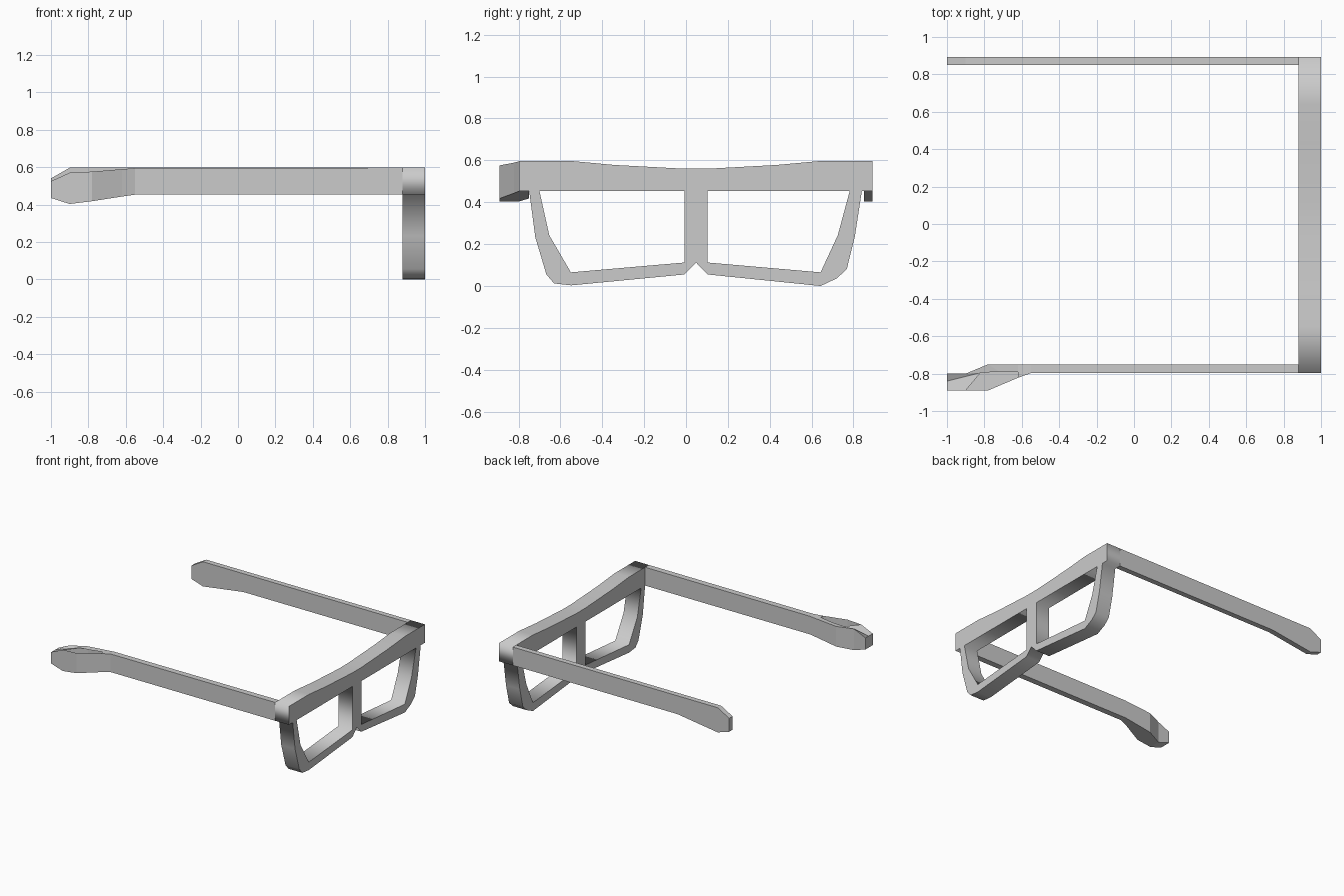
import bpy, bmesh
from math import pi

if "Cube" in bpy.data.objects:
    bpy.data.objects.remove(bpy.data.objects["Cube"])


def obj_from_bm(name, bm):
    bmesh.ops.recalc_face_normals(bm, faces=bm.faces)
    me = bpy.data.meshes.new(name)
    bm.to_mesh(me)
    bm.free()
    ob = bpy.data.objects.new(name, me)
    bpy.context.collection.objects.link(ob)
    return ob


def loft(name, rings, open_faces=()):
    """Bridge equal-sized rings; open_faces lists (span, side) to leave out."""
    bm = bmesh.new()
    vs = [[bm.verts.new(p) for p in r] for r in rings]
    n = len(rings[0])
    skip = []
    for i in range(len(vs) - 1):
        for k in range(n):
            j = (k + 1) % n
            f = bm.faces.new((vs[i][k], vs[i][j], vs[i + 1][j], vs[i + 1][k]))
            if (i, k) in open_faces:
                skip.append(f)
    bm.faces.new(vs[0])
    bm.faces.new(vs[-1][::-1])
    bmesh.ops.recalc_face_normals(bm, faces=bm.faces)
    if skip:
        bmesh.ops.delete(bm, geom=skip, context='FACES')
    return obj_from_bm(name, bm)


# Front frame: flat outline with two lens openings, extruded in x
outer = [(-.797, .453), (-.797, .597), (-.548, .597), (-.342, .578), (-.007, .56),
         (.103, .56), (.433, .578), (.643, .597), (.892, .597), (.892, .453),
         (.84, .453), (.806, .233), (.768, .08), (.72, .036), (.643, 0),
         (.103, .055), (.048, .112), (-.007, .055), (-.548, .003), (-.63, .012),
         (-.667, .055), (-.72, .233), (-.749, .453)]
lens_a = [(-.70, .453), (-.653, .242), (-.55, .065), (-.007, .112), (-.007, .453)]
lens_b = [(.782, .453), (.725, .242), (.643, .065), (.103, .112), (.103, .453)]
cu = bpy.data.curves.new("front_frame", 'CURVE')
cu.dimensions = '2D'
cu.fill_mode = 'BOTH'
cu.extrude = .06
for pts in (outer, lens_a, lens_b):
    sp = cu.splines.new('POLY')
    sp.points.add(len(pts) - 1)
    for p, (y, z) in zip(sp.points, pts):
        p.co = (y, z, 0, 1)
    sp.use_cyclic_u = True
frame = bpy.data.objects.new("front_frame", cu)
frame.rotation_euler = (pi / 2, 0, pi / 2)
frame.location.x = .94
bpy.context.collection.objects.link(frame)

# Straight temple arm with a widened, chamfered tip
side = [(.88, .453), (-.55, .453), (-.9, .403), (-1, .435), (-1, .54), (-.9, .597), (.88, .597)]
loft("straight_temple", [[(x, y, z) for x, z in side] for y in (.85, .892)])

# Second temple arm, with its tip bent outward and a pocket open at the top
# x, outer y, inner y, bottom z, top z, pocket edge x and y
sections = [(.88, -.797, -.75, .453, .597, .88, -.79),
            (-.55, -.797, -.75, .453, .595, -.55, -.79),
            (-.62, -.822, -.75, .443, .589, -.62, -.79),
            (-.78, -.89, -.75, .418, .576, -.72, -.79),
            (-.9, -.89, -.80, .403, .57, -.82, -.795),
            (-1, -.89, -.80, .435, .525, -1, -.84)]
rings = [[(x, yo, zb), (x, yi, zb), (x, yi, zt), (mx, my, zt), (x, yo, zt)]
         for x, yo, yi, zb, zt, mx, my in sections]
loft("bent_temple", rings, {(2, 3), (3, 3)})
